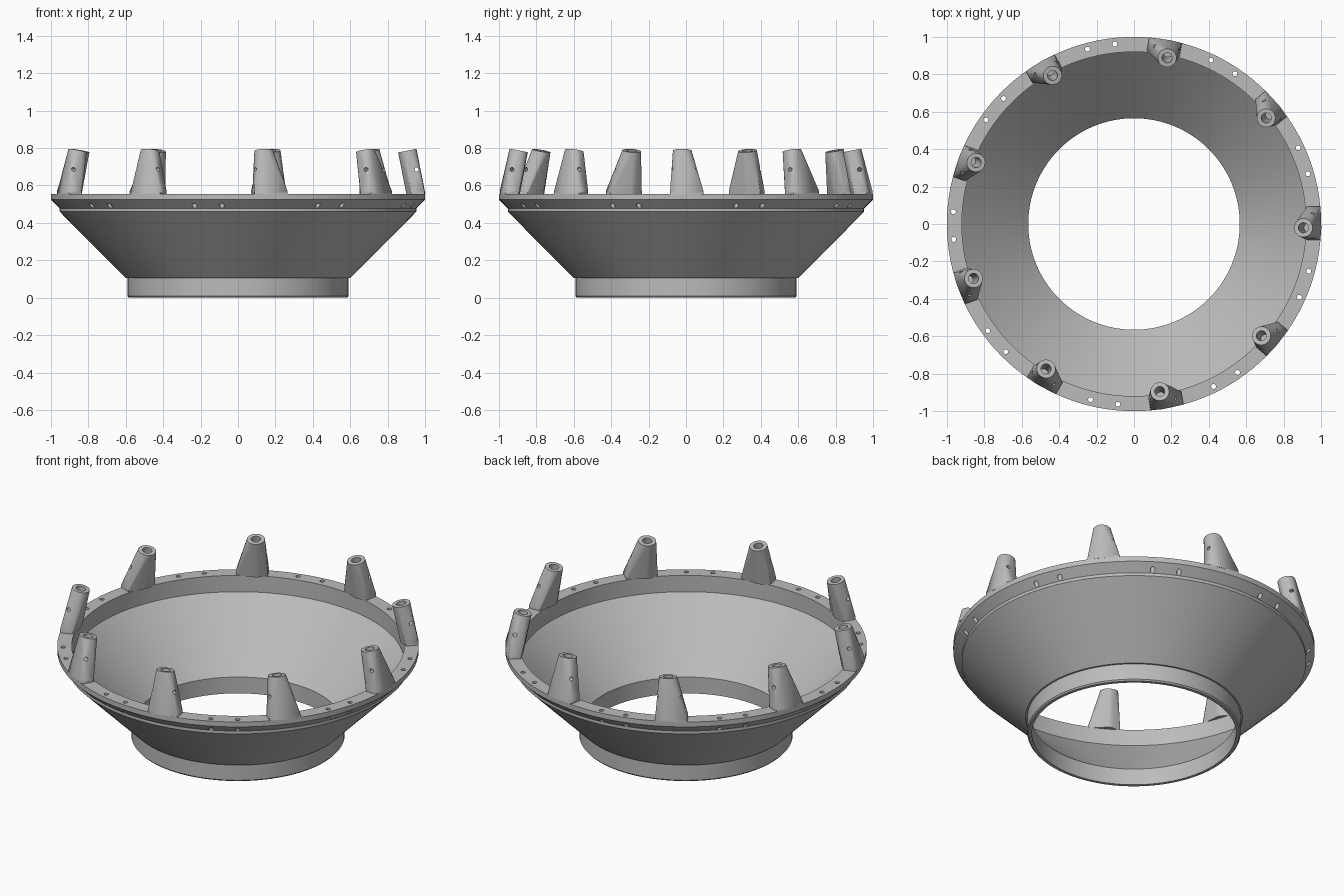
import bpy, bmesh, math
from mathutils import Matrix, Vector

if "Cube" in bpy.data.objects:
    bpy.data.objects.remove(bpy.data.objects["Cube"])

grey = bpy.data.materials.new("mid grey")
grey.diffuse_color = (0.5, 0.5, 0.5, 1)
grey.use_nodes = True
grey.node_tree.nodes["Principled BSDF"].inputs["Base Color"].default_value = grey.diffuse_color


def to_object(bm, name):
    bmesh.ops.recalc_face_normals(bm, faces=bm.faces[:])
    me = bpy.data.meshes.new(name)
    bm.to_mesh(me)
    bm.free()
    me.materials.append(grey)
    ob = bpy.data.objects.new(name, me)
    bpy.context.collection.objects.link(ob)
    return ob


def add_cylinder(bm, start, end, radius, segments):
    a, b = Vector(start), Vector(end)
    rot = (b - a).to_track_quat('Z', 'Y').to_matrix().to_4x4()
    bmesh.ops.create_cone(bm, cap_ends=True, segments=segments, radius1=radius,
                          radius2=radius, depth=(b - a).length,
                          matrix=Matrix.Translation((a + b) / 2) @ rot)


def cut(ob, cutter):
    cutter.hide_render = True
    mod = ob.modifiers.new("holes", 'BOOLEAN')
    mod.object, mod.operation, mod.solver = cutter, 'DIFFERENCE', 'EXACT'
    bpy.context.view_layer.objects.active = ob
    bpy.ops.object.modifier_apply(modifier=mod.name)
    bpy.data.objects.remove(cutter)


def smooth(ob):
    bpy.ops.object.select_all(action='DESELECT')
    ob.select_set(True)
    bpy.context.view_layer.objects.active = ob
    bpy.ops.object.shade_smooth_by_angle(angle=math.radians(25))


# funnel shell with collar and flange, turned from one closed profile
profile = [(0.565, 0), (0.583, 0), (0.59, 0.008), (0.59, 0.105), (0.6, 0.105),
           (0.953, 0.46), (0.953, 0.478), (1.0, 0.525), (1.0, 0.555),
           (0.92, 0.555), (0.92, 0.455), (0.565, 0.1)]
SEG = 128
bm = bmesh.new()
rings = []
for i in range(SEG):
    a = 2 * math.pi * i / SEG
    rings.append([bm.verts.new((r * math.cos(a), r * math.sin(a), z)) for r, z in profile])
for i in range(SEG):
    p, q = rings[i], rings[(i + 1) % SEG]
    for j in range(len(profile)):
        k = (j + 1) % len(profile)
        bm.faces.new((p[j], q[j], q[k], p[k]))
funnel = to_object(bm, "funnel")

# paired bolt holes through the flange
bm = bmesh.new()
for k in range(9):
    for side in (-4.4, 4.4):
        a = math.radians(40 * k + 20.5 + side)
        x, y = 0.967 * math.cos(a), 0.967 * math.sin(a)
        add_cylinder(bm, (x, y, 0.4), (x, y, 0.6), 0.013, 16)
cut(funnel, to_object(bm, "bolt_hole_cutter"))
smooth(funnel)

# leaning post: round tube top blended into a wide rectangular foot
axis = Vector((-0.045, 0, 0.23)).normalized()
top = Vector((0.905, -0.02, 0.786))
tilt = axis.to_track_quat('Z', 'Y').to_matrix()
bm = bmesh.new()
for i in range(32):
    a = 2 * math.pi * i / 32
    rim = top + tilt @ Vector((0.05 * math.cos(a), 0.05 * math.sin(a), 0))
    bm.verts.new(rim)
    bm.verts.new(rim - axis * ((rim.z - 0.555) / axis.z))
for x in (0.925, 0.996):
    for y in (-0.085, 0.093):
        for z in (0.553, 0.57):
            bm.verts.new((x, y, z))
hull = bmesh.ops.convex_hull(bm, input=bm.verts[:])
bmesh.ops.delete(bm, geom=[v for v in bm.verts if not v.link_faces], context='VERTS')
bmesh.ops.dissolve_limit(bm, angle_limit=0.01, verts=bm.verts[:], edges=bm.edges[:])
post = to_object(bm, "post_1")

# bore down the tube and a small cross hole
bm = bmesh.new()
add_cylinder(bm, top - axis * 0.16, top + axis * 0.05, 0.027, 32)
cut(post, to_object(bm, "bore_cutter"))
bm = bmesh.new()
add_cylinder(bm, (0.955, -0.2, 0.685), (0.955, 0.2, 0.685), 0.011, 12)
cut(post, to_object(bm, "cross_hole_cutter"))
smooth(post)

# nine posts around the flange
for k in range(9):
    ob = post if k == 0 else bpy.data.objects.new(f"post_{k + 1}", post.data)
    if k:
        bpy.context.collection.objects.link(ob)
    ob.rotation_euler.z = math.radians(40 * k)
